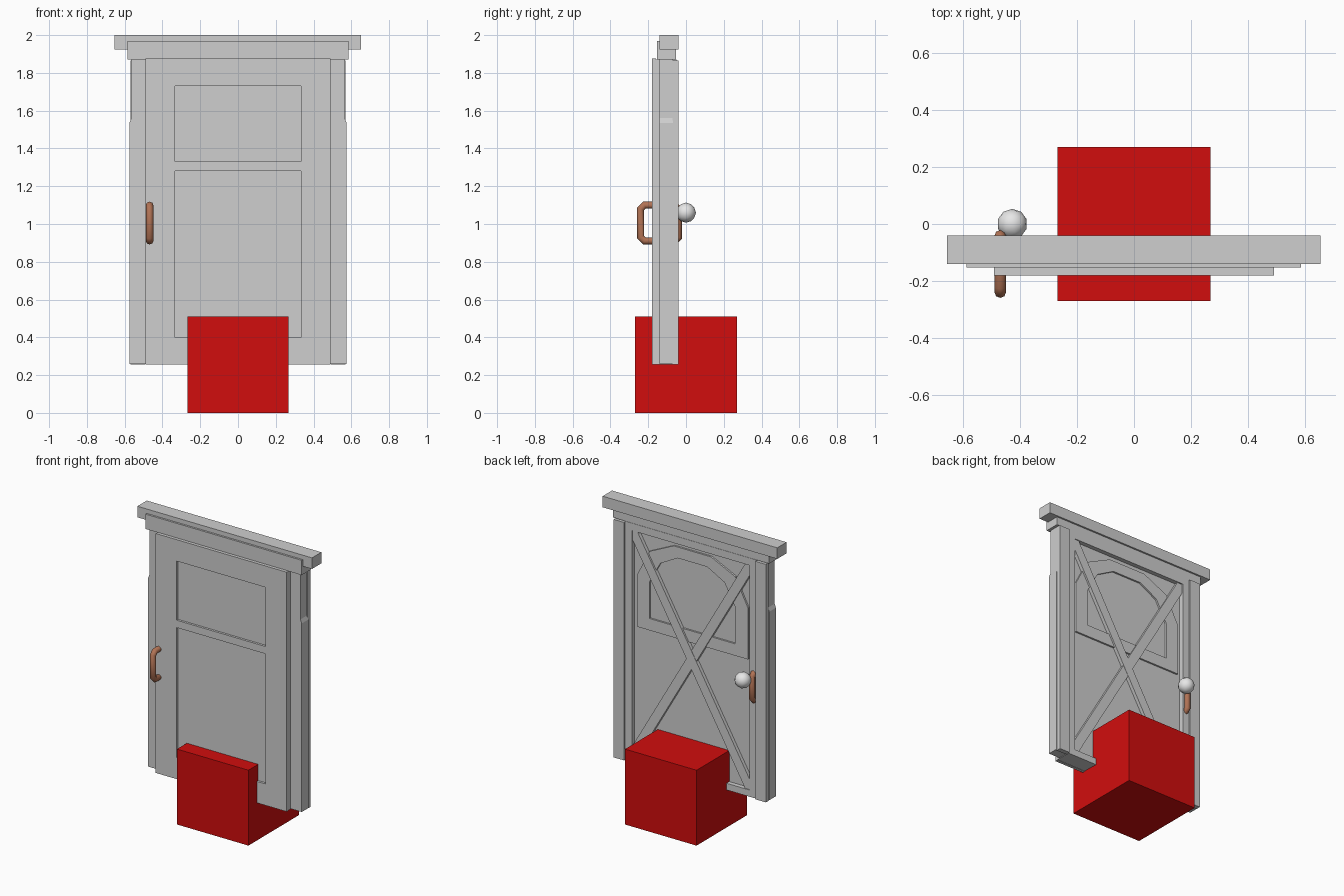
import bpy, bmesh, math
from mathutils import Vector

if "Cube" in bpy.data.objects:
    bpy.data.objects.remove(bpy.data.objects["Cube"])


def material(name, rgb):
    m = bpy.data.materials.new(name)
    m.diffuse_color = (*rgb, 1)
    m.use_nodes = True
    m.node_tree.nodes["Principled BSDF"].inputs["Base Color"].default_value = m.diffuse_color
    return m


GREY = material("door_grey", (0.62, 0.62, 0.62))
RED = material("block_red", (0.64, 0.004, 0.004))
COPPER = material("handle_copper", (0.44, 0.17, 0.09))
WHITE = material("knob_white", (0.8, 0.8, 0.8))


def finish(name, bm, mat):
    bmesh.ops.recalc_face_normals(bm, faces=bm.faces)
    me = bpy.data.meshes.new(name)
    bm.to_mesh(me)
    bm.free()
    me.materials.append(mat)
    ob = bpy.data.objects.new(name, me)
    bpy.context.collection.objects.link(ob)
    return ob


def add_prism(bm, pts, y0, y1):
    """Extrude an (x, z) outline from y0 to y1."""
    face = bm.faces.new([bm.verts.new((x, y0, z)) for x, z in pts])
    ext = bmesh.ops.extrude_face_region(bm, geom=[face])["geom"]
    verts = [g for g in ext if isinstance(g, bmesh.types.BMVert)]
    bmesh.ops.translate(bm, verts=verts, vec=(0, y1 - y0, 0))


def prisms(name, outlines, y0, y1, mat=GREY):
    bm = bmesh.new()
    for pts in outlines:
        add_prism(bm, pts, y0, y1)
    return finish(name, bm, mat)


def rect(x0, x1, z0, z1):
    return [(x0, z0), (x1, z0), (x1, z1), (x0, z1)]


def mirrored(pts):
    return [(-x, z) for x, z in pts]


# Red block at the base
prisms("base_block", [rect(-0.268, 0.267, 0, 0.51)], -0.27, 0.27, RED)

# Cornice
prisms("cornice_cap", [rect(-0.655, 0.652, 1.925, 2.0)], -0.14, -0.04)
prisms("cornice_board", [rect(-0.586, 0.584, 1.87, 1.97)], -0.153, -0.052)

# Jambs, slightly wider below a small chamfer
jamb = [(0.48, 0.26), (0.575, 0.26), (0.575, 1.535), (0.565, 1.56), (0.565, 1.875), (0.48, 1.875)]
prisms("jambs", [jamb, mirrored(jamb)], -0.14, -0.07)
trim = rect(0.492, 0.57, 0.255, 1.865)
prisms("jamb_trim", [trim, mirrored(trim)], -0.072, -0.04)

# Door leaf: core, front stiles and rails, back rim
prisms("door_core", [rect(-0.49, 0.49, 0.257, 1.872)], -0.165, -0.08)
stile = rect(0.333, 0.49, 0.255, 1.875)
rails = [rect(-0.333, 0.333, a, b) for a, b in ((0.255, 0.40), (1.28, 1.33), (1.73, 1.875))]
prisms("front_frame", [stile, mirrored(stile)] + rails, -0.18, -0.16)
W, TOP, LOW = 0.44, 1.82, 0.30
rim = rect(W, 0.49, 0.255, 1.87)
prisms("back_frame", [rim, mirrored(rim), rect(-W, W, TOP, 1.87), rect(-W, W, 0.255, LOW)], -0.085, -0.05)

# Cross braces on the back, cut to the corners of the recess
cz, h, w = (TOP + LOW) / 2, (TOP - LOW) / 2, 0.032
length = math.hypot(W, h)
dx, dz = w * length / h, w * length / W
brace = [(W, cz + h), (W - dx, cz + h), (-W, cz - h + dz),
         (-W, cz - h), (-W + dx, cz - h), (W, cz + h - dz)]
prisms("brace_a", [brace], -0.085, -0.056)
prisms("brace_b", [mirrored(brace)], -0.085, -0.058)

# Arched window surround on the back: quads between outer and inner outlines
half_out = [(0.415, 1.17), (0.415, 1.52), (0.32, 1.705), (0.14, 1.79)]
half_in = [(0.32, 1.25), (0.32, 1.50), (0.24, 1.645), (0.11, 1.715)]
outer = half_out + mirrored(half_out)[::-1]
inner = half_in + mirrored(half_in)[::-1]
bm = bmesh.new()
loops = [[bm.verts.new((x, y, z)) for x, z in pts]
         for pts, y in ((outer, -0.085), (outer, -0.068), (inner, -0.068), (inner, -0.085))]
n = len(outer)
for k in range(4):
    a, b = loops[k], loops[(k + 1) % 4]
    for i in range(n):
        j = (i + 1) % n
        bm.faces.new((a[i], a[j], b[j], b[i]))
finish("arch_surround", bm, GREY)

# Pull handle: a chamfered loop running through the door
cu = bpy.data.curves.new("pull_handle_path", "CURVE")
cu.dimensions = "3D"
cu.bevel_depth = 0.02
cu.bevel_resolution = 2
sp = cu.splines.new("POLY")
path = [(-0.22, 1.10), (-0.24, 1.08), (-0.24, 0.93), (-0.22, 0.91),
        (-0.06, 0.91), (-0.04, 0.93), (-0.04, 1.08), (-0.06, 1.10)]
sp.points.add(len(path) - 1)
for p, (y, z) in zip(sp.points, path):
    p.co = (-0.468, y, z, 1)
sp.use_cyclic_u = True
tmp = bpy.data.objects.new("pull_handle_path", cu)
bpy.context.collection.objects.link(tmp)
me = bpy.data.meshes.new_from_object(tmp.evaluated_get(bpy.context.evaluated_depsgraph_get()))
bpy.data.objects.remove(tmp)
me.materials.clear()
me.materials.append(COPPER)
for p in me.polygons:
    p.use_smooth = True
handle = bpy.data.objects.new("pull_handle", me)
bpy.context.collection.objects.link(handle)

# Round knob on the back
bm = bmesh.new()
bmesh.ops.create_icosphere(bm, subdivisions=2, radius=0.053)
bmesh.ops.translate(bm, verts=bm.verts, vec=(-0.426, 0.0, 1.06))
knob = finish("door_knob", bm, WHITE)
for p in knob.data.polygons:
    p.use_smooth = True
